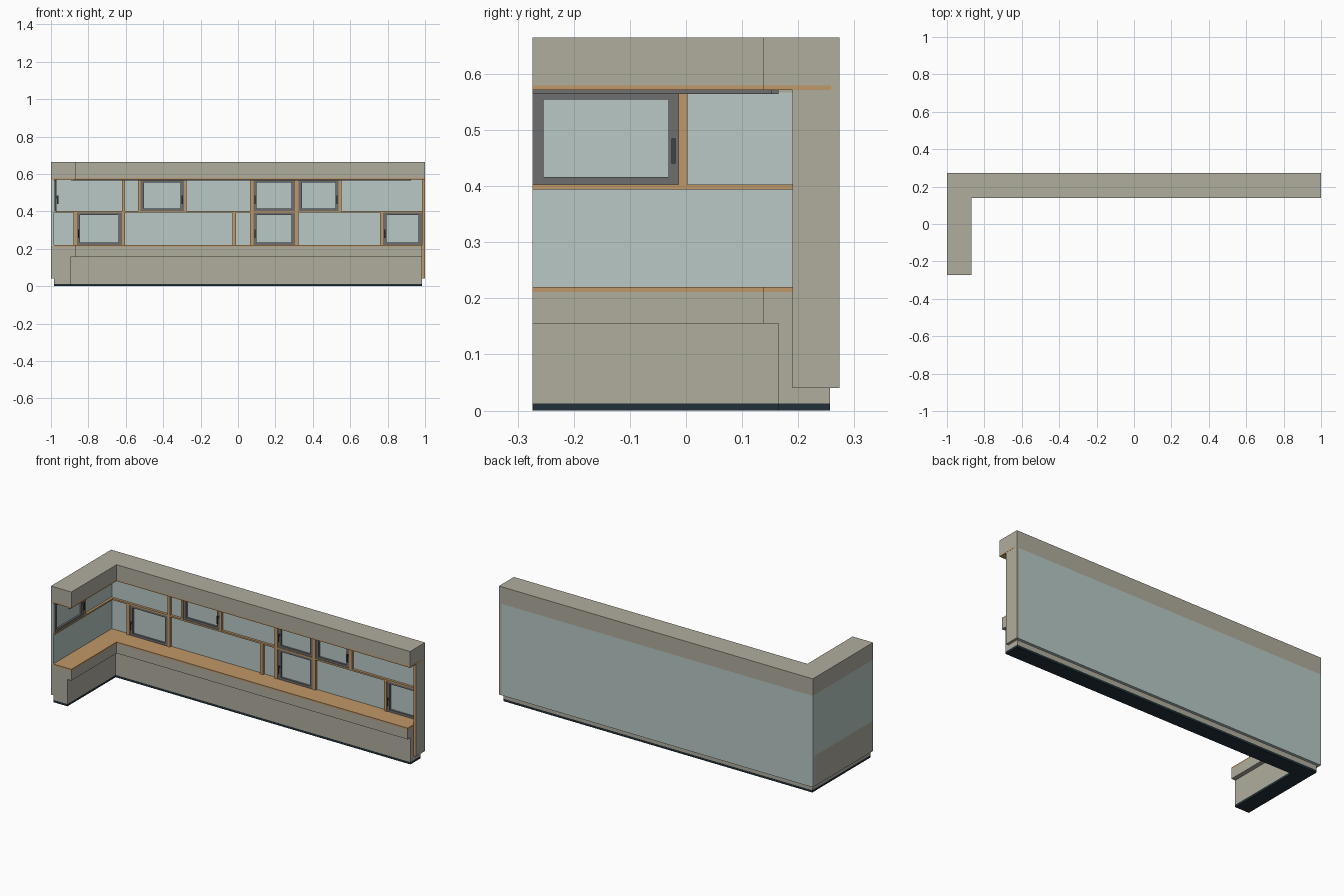
import bpy, bmesh

if "Cube" in bpy.data.objects:
    bpy.data.objects.remove(bpy.data.objects["Cube"])


def mat(name, r, g, b):
    m = bpy.data.materials.new(name)
    lin = [(c / 255 / 12.92) if c < 10 else ((c / 255 + 0.055) / 1.055) ** 2.4 for c in (r, g, b)]
    m.diffuse_color = (*lin, 1)
    m.use_nodes = True
    m.node_tree.nodes["Principled BSDF"].inputs["Base Color"].default_value = m.diffuse_color
    return m


STONE = mat("stone_plaster", 176, 172, 158)
GLASS = mat("pale_glass", 184, 201, 198)
WOOD = mat("wood", 192, 152, 104)
GREY = mat("frame_grey", 110, 110, 110)
DARK = mat("handle_dark", 62, 65, 68)
BASE = mat("base_dark", 32, 48, 56)


def prism(name, pts, z0, z1, *mats):
    """Extrude a plan outline (counter-clockwise) from z0 to z1."""
    bm = bmesh.new()
    lo = [bm.verts.new((x, y, z0)) for x, y in pts]
    hi = [bm.verts.new((x, y, z1)) for x, y in pts]
    bm.faces.new(lo[::-1])
    bm.faces.new(hi)
    n = len(pts)
    for i in range(n):
        j = (i + 1) % n
        bm.faces.new((lo[i], lo[j], hi[j], hi[i]))
    bm.normal_update()
    me = bpy.data.meshes.new(name)
    bm.to_mesh(me)
    bm.free()
    for m in mats:
        me.materials.append(m)
    ob = bpy.data.objects.new(name, me)
    bpy.context.collection.objects.link(ob)
    return ob


def box(name, x0, x1, y0, y1, z0, z1, *mats):
    return prism(name, [(x0, y0), (x1, y0), (x1, y1), (x0, y1)], z0, z1, *mats)


Y = 0.274          # half depth
GY, GX = 0.258, -0.985   # inner glass planes of back and left walls


def ell(name, xo, xi, yi, yo, xr, z0, z1, m):
    """L-shaped slab: outer x/y, inner x/y, right end."""
    return prism(name, [(xo, -Y), (xi, -Y), (xi, yi), (xr, yi), (xr, yo), (xo, yo)], z0, z1, m)


# stacked L-shaped layers
ell("base_strip", GX, -0.895, 0.165, 0.257, 0.983, 0, 0.013, BASE)
ell("lower_wall", GX, -0.895, 0.165, 0.257, 0.983, 0.013, 0.155, STONE)
ell("ledge", GX, -0.87, 0.138, 0.257, 0.985, 0.155, 0.211, STONE)
ell("sill", GX, -0.87, 0.138, GY, 0.985, 0.211, 0.22, WOOD)
ell("soffit", GX, -0.87, 0.138, GY, 1.0006, 0.571, 0.579, WOOD)
ell("parapet", -1, -0.87, 0.138, Y, 1, 0.579, 0.665, STONE)
ell("blind_rail", -0.892, -0.88, 0.152, 0.165, 0.925, 0.564, 0.571, GREY)

# thin outer walls
box("back_glass_wall", -1, 0.985, GY, Y, 0.04, 0.567, GLASS)
box("back_wall_head", -1, 0.985, GY, Y, 0.567, 0.579, STONE)
box("left_wall_lower", -1, GX, -Y, GY, 0.04, 0.215, STONE)
box("left_glass_wall", -1, GX, -Y, GY, 0.215, 0.567, GLASS)
box("left_wall_head", -1, GX, -Y, GY, 0.567, 0.579, STONE)
end = box("end_panel", 0.985, 1, 0.19, Y, 0.04, 0.579, STONE, WOOD)
for p in end.data.polygons:      # wooden front edge
    if p.normal.y < -0.5:
        p.material_index = 1

Z0, ZM0, ZM1, Z1 = 0.22, 0.394, 0.403, 0.571   # sill, transom, head
DEP = 0.014                                    # timber projection

# timber transoms
box("back_transom", GX, 0.985, GY - DEP, GY, ZM0, ZM1, WOOD)
box("left_transom", GX, GX + DEP, -Y, GY - DEP, ZM0, ZM1, WOOD)

# timber posts: x start, x end, z range
for x0, x1, z0, z1 in [(-0.62, -0.605, Z0, Z1), (-0.535, -0.521, ZM1, Z1),
                       (-0.289, -0.275, ZM1, Z1), (0.063, 0.082, Z0, Z1),
                       (0.304, 0.323, Z0, Z1), (0.538, 0.554, ZM1, Z1),
                       (-0.88, -0.862, Z0, ZM0), (-0.03, -0.012, Z0, ZM0),
                       (0.76, 0.776, Z0, ZM0)]:
    box("post", x0, x1, GY - DEP, GY, z0, z1, WOOD)
box("left_post", GX, GX + DEP, -0.013, 0.003, ZM1, Z1, WOOD)


def window(a0, a1, z0, z1, handle_at_end, left=False):
    """Grey casement frame with a handle, on the back wall or the left wall."""
    def part(name, u0, u1, w0, w1, d0, d1, m):
        if left:
            box(name, GX + d0, GX + d1, u0, u1, w0, w1, m)
        else:
            box(name, u0, u1, GY - d1, GY - d0, w0, w1, m)
    t, d = 0.018, 0.011
    part("window_stile", a0, a0 + t, z0, z1, 0, d, GREY)
    part("window_stile", a1 - t, a1, z0, z1, 0, d, GREY)
    part("window_rail", a0 + t, a1 - t, z0, z0 + 0.013, 0, d, GREY)
    part("window_rail", a0 + t, a1 - t, z1 - 0.013, z1, 0, d, GREY)
    h = a1 - 0.009 if handle_at_end else a0 + 0.009
    zh = z0 + 0.037
    part("handle_mount", h - 0.003, h + 0.003, zh + 0.03, zh + 0.042, d, d + 0.008, DARK)
    part("handle_grip", h - 0.0035, h + 0.0035, zh, zh + 0.045, d + 0.007, d + 0.013, DARK)


ZT = 0.567
window(-0.521, -0.289, ZM1, ZT, True)
window(0.082, 0.304, ZM1, ZT, False)
window(0.323, 0.538, ZM1, ZT, True)
window(-0.862, -0.62, Z0, ZM0, False)
window(0.082, 0.304, Z0, ZM0, False)
window(0.776, 0.984, Z0, ZM0, False)
window(-0.272, -0.013, ZM1, ZT, True, left=True)
